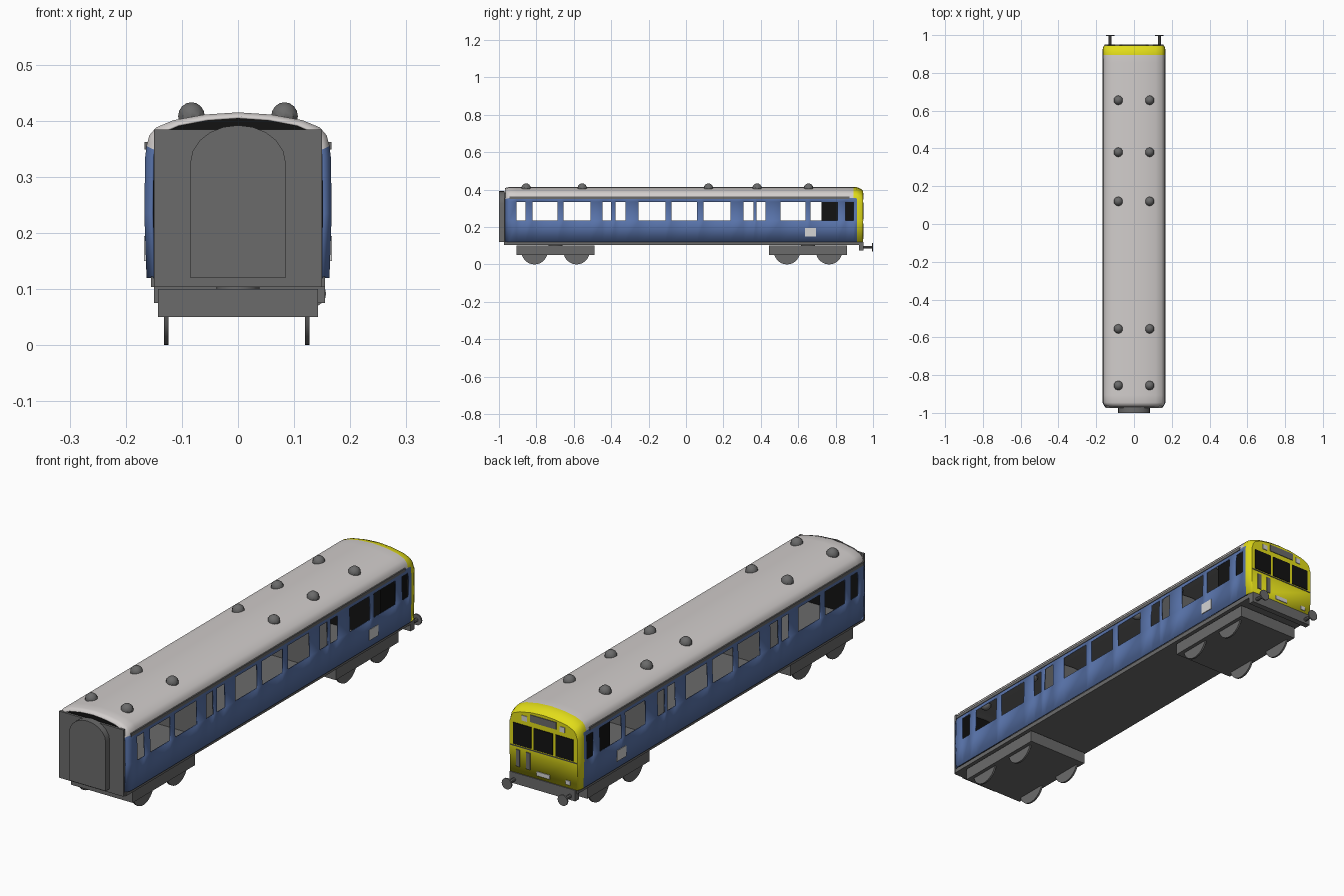
import bpy, bmesh, math

if "Cube" in bpy.data.objects:
    bpy.data.objects.remove(bpy.data.objects["Cube"])

def mat(name, rgb):
    m = bpy.data.materials.new(name)
    m.diffuse_color = (*rgb, 1)
    m.use_nodes = True
    m.node_tree.nodes["Principled BSDF"].inputs["Base Color"].default_value = m.diffuse_color
    return m

BLUE = mat("body blue", (0.10, 0.175, 0.41))
YELLOW = mat("end yellow", (0.76, 0.72, 0.01))
ROOF = mat("roof light grey", (0.64, 0.61, 0.60))
GREY = mat("dark grey", (0.145, 0.145, 0.145))
BLACK = mat("black", (0.006, 0.006, 0.006))
WHITE = mat("pale plate", (0.66, 0.66, 0.66))

def finish(name, bm, mats, smooth=False):
    me = bpy.data.meshes.new(name)
    bm.to_mesh(me)
    bm.free()
    for m in mats:
        me.materials.append(m)
    ob = bpy.data.objects.new(name, me)
    bpy.context.collection.objects.link(ob)
    if smooth:
        bpy.ops.object.select_all(action='DESELECT')
        ob.select_set(True)
        bpy.context.view_layer.objects.active = ob
        bpy.ops.object.shade_smooth_by_angle(angle=math.radians(35))
    return ob

def prism(name, pts, a, b, m, axis='y', smooth=False):
    """Extrude a 2D outline: (x,z) along y, or (y,z) along x."""
    bm = bmesh.new()
    def v(p, t):
        return bm.verts.new((p[0], t, p[1]) if axis == 'y' else (t, p[0], p[1]))
    A = [v(p, a) for p in pts]
    B = [v(p, b) for p in pts]
    bm.faces.new(A)
    bm.faces.new(B)
    n = len(pts)
    for i in range(n):
        bm.faces.new((A[i], A[(i+1) % n], B[(i+1) % n], B[i]))
    bmesh.ops.recalc_face_normals(bm, faces=bm.faces)
    return finish(name, bm, [m], smooth)

def box(name, x0, x1, y0, y1, z0, z1, m):
    return prism(name, [(x0, z0), (x1, z0), (x1, z1), (x0, z1)], y0, y1, m)

def disc(cx, cz, r, n=16):
    return [(cx + r*math.cos(2*math.pi*i/n), cz + r*math.sin(2*math.pi*i/n)) for i in range(n)]

# Car body shell: one cross-section swept along y, window cells left open
half = [(0.163, 0.12), (0.167, 0.235), (0.1655, 0.335), (0.163, 0.355),
        (0.158, 0.374), (0.146, 0.388), (0.115, 0.401), (0.06, 0.411), (0, 0.415)]
profile = half + [(-x, z) for x, z in half[-2::-1]]
windows = [(-.906, -.858), (-.82, -.687), (-.655, -.51), (-.446, -.40), (-.377, -.323),
           (-.254, -.11), (-.077, .06), (.094, .238), (.307, .36), (.377, .425),
           (.505, .64), (.665, .81), (.853, .896)]
rings = [(-.968, .925, .975), (-.945, 1, 1)]            # y, width scale, height scale
for a, b in windows:
    rings += [(a, 1, 1), (b, 1, 1)]
rings += [(.914, 1, .992), (.934, .985, .965), (.946, .95, .93)]

bm = bmesh.new()
grid = [[bm.verts.new((x*sx, y, 0.12 + (z-0.12)*(sz if z > 0.34 else 1))) for x, z in profile]
        for y, sx, sz in rings]
n = len(profile)
for j in range(len(rings)-1):
    y0, y1 = rings[j][0], rings[j+1][0]
    for i in range(n-1):
        if i in (1, n-3) and (y0, y1) in windows:
            continue
        f = bm.faces.new((grid[j][i], grid[j+1][i], grid[j+1][i+1], grid[j][i+1]))
        is_roof = 3 <= i <= n-5
        if is_roof:
            f.material_index = 1 if y0 > 0.88 else 2
        else:
            f.material_index = 1 if y0 > 0.91 else 0
cab_front = bm.faces.new(grid[-1][::-1])
cab_front.material_index = 1
body = finish("car_body", bm, [BLUE, YELLOW, ROOF, GREY], True)
sol = body.modifiers.new("thickness", 'SOLIDIFY')
sol.thickness = 0.004
sol.offset = -1
sol.material_offset = 3                                 # grey lining inside

# Gutters and side plates, both sides
for s, side in ((-1, "left"), (1, "right")):
    x0, x1 = sorted((s*.159, s*.1665))
    box("gutter_" + side, x0, x1, -.945, .875, .349, .362, GREY)
    x0, x1 = sorted((s*.162, s*.1675))
    box("side_plate_" + side, x0, x1, .635, .695, .15, .195, WHITE)

# Dark inner end wall, cab interior and vestibule partitions
def inner(s):
    return [(x*s, 0.12 + (z-0.12)*0.965) for x, z in profile]
prism("inner_end_wall", inner(.94), -.956, -.95, BLACK)
box("cab_interior", -.155, .155, .725, .905, .122, .375, BLACK)
for y in (-.388, .368):
    prism("partition", inner(.95), y-.004, y+.004, GREY)

# Rear end plate and arched gangway
box("end_plate", -.15, .15, -.974, -.964, .104, .384, GREY)
arch = [(-.085, .12), (.085, .12)]
arch += [(.085*math.cos(t*math.pi/10), .325 + .067*math.sin(t*math.pi/10)) for t in range(11)]
prism("gangway", arch, -1, -.97, GREY, smooth=True)

# Underframe and buffer beam
box("underframe", -.155, .155, -.966, .94, .104, .122, GREY)
box("buffer_beam", -.15, .155, .925, .95, .075, .121, GREY)

# Buffers
for x in (-.126, .134):
    prism("buffer_shaft", disc(x, .092, .008, 10), .945, .996, GREY, smooth=True)
    prism("buffer_head", disc(x, .092, .023), .994, 1, GREY, smooth=True)

# Bogies with wheels
for yc in (-.6975, .6525):
    box("bogie_frame", -.143, .143, yc-.2075, yc+.2075, .05, .1, GREY)
    bm = bmesh.new()
    bmesh.ops.create_cone(bm, cap_ends=True, segments=16, radius1=.038, radius2=.038, depth=.02)
    bmesh.ops.translate(bm, verts=bm.verts, vec=(0, yc, .105))
    finish("bogie_pivot", bm, [GREY], True)
    for y in (yc-.1125, yc+.1125):
        a0 = math.asin(.02/.07)
        rim = [(y + .07*math.cos(a), .07 + .07*math.sin(a))
               for a in (math.pi - a0*-1 + (math.pi - 2*a0)*k/14 for k in range(15))]
        for x in (-.128, .123):
            prism("wheel", rim + [(y+.06, .07), (y-.06, .07)], x-.004, x+.004, GREY, 'x', True)

# Roof ventilators
for y in (-.855, -.555, .12, .38, .655):
    for x in (-.083, .083):
        bm = bmesh.new()
        bmesh.ops.create_uvsphere(bm, u_segments=10, v_segments=8, radius=.025)
        bmesh.ops.translate(bm, verts=bm.verts, vec=(x, y, .408))
        finish("roof_vent", bm, [GREY], True)

# Cab front details as thin plates
def front_plate(name, x0, x1, z0, z1, m):
    box(name, x0, x1, .944, .949, z0, z1, m)
for x0, x1 in ((-.14, -.057), (-.044, .044), (.057, .14)):
    front_plate("windscreen", x0, x1, .24, .33, BLACK)
front_plate("destination_box", -.06, .06, .352, .382, GREY)
for x in (-.088, .088):
    front_plate("marker_lamp", x-.012, x+.012, .348, .37, WHITE)
for x in (.07, .118):
    front_plate("control_panel", x-.009, x+.009, .15, .22, GREY)
front_plate("number_plate", -.03, .03, .135, .152, WHITE)
front_plate("small_plate", -.125, -.105, .135, .152, WHITE)
front_plate("waist_line", -.155, .155, .232, .235, GREY)
